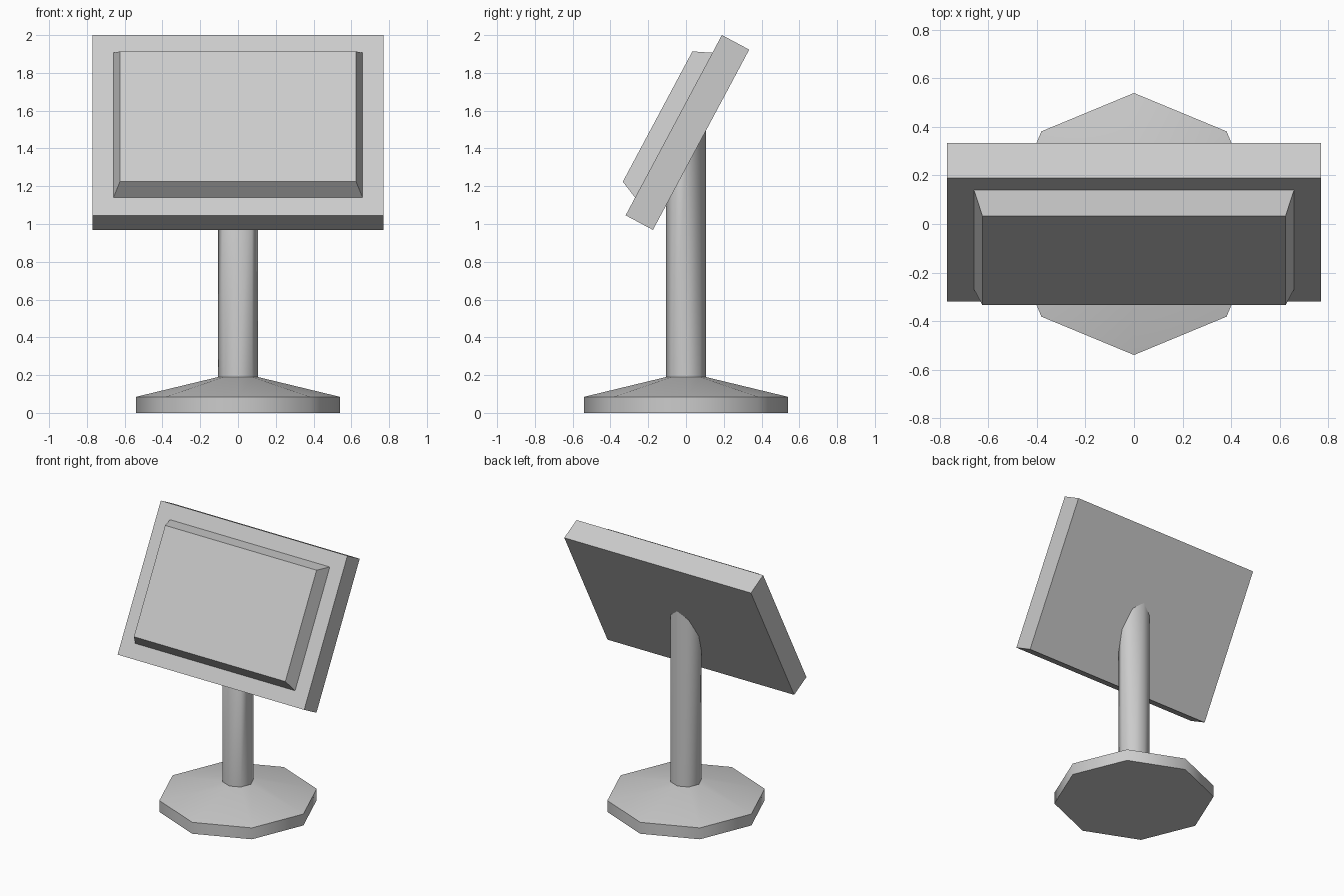
import bpy, bmesh
from math import cos, sin, tan, pi, radians
from mathutils import Matrix

if "Cube" in bpy.data.objects:
    bpy.data.objects.remove(bpy.data.objects["Cube"])

TILT = radians(61.9)
CENTRE = (0.0075, 1.4845)          # slab centre (y, z)
HALF_T = 0.082                     # half slab thickness


def finish(name, bm, matrix=None):
    bmesh.ops.recalc_face_normals(bm, faces=bm.faces)
    mesh = bpy.data.meshes.new(name)
    bm.to_mesh(mesh)
    bm.free()
    ob = bpy.data.objects.new(name, mesh)
    bpy.context.collection.objects.link(ob)
    if matrix:
        ob.matrix_world = matrix
    return ob


def smooth(ob):
    bpy.ops.object.select_all(action='DESELECT')
    ob.select_set(True)
    bpy.context.view_layer.objects.active = ob
    bpy.ops.object.shade_smooth_by_angle(angle=radians(60))


def lathe(name, profile, top=None, sides=8):
    """Closed turned solid; top(y) optionally sets the height of the last ring."""
    bm = bmesh.new()
    rings = []
    for i, (r, z) in enumerate(profile):
        ring = []
        for k in range(sides):
            x, y = r * cos(2 * pi * k / sides), r * sin(2 * pi * k / sides)
            last = top and i == len(profile) - 1
            ring.append(bm.verts.new((x, y, top(y) if last else z)))
        rings.append(ring)
    for a, b in zip(rings, rings[1:]):
        for k in range(sides):
            j = (k + 1) % sides
            bm.faces.new((a[k], a[j], b[j], b[k]))
    bm.faces.new(rings[0])
    bm.faces.new(rings[-1])
    ob = finish(name, bm)
    smooth(ob)
    return ob


def tapered_box(name, back, front, z0, z1, matrix):
    """Box from half-sizes 'back' at z0 to half-sizes 'front' at z1."""
    bm = bmesh.new()
    bmesh.ops.create_cube(bm, size=2)
    for v in bm.verts:
        sx, sy = front if v.co.z > 0 else back
        v.co = (v.co.x * sx, v.co.y * sy, z1 if v.co.z > 0 else z0)
    return finish(name, bm, matrix)


# Height of the slanted cut, just inside the back of the slab
def slab_back(y):
    return CENTRE[1] + (y - CENTRE[0]) * tan(TILT) - (HALF_T - 0.015) / cos(TILT)


# Octagonal foot and column
lathe("base", [(0.54, 0), (0.54, 0.085), (0.105, 0.19)])
lathe("column", [(0.105, 0.18), (0.105, 1.0)], top=slab_back)

# Tilted slab and raised screen
tilted = Matrix.Translation((0, *CENTRE)) @ Matrix.Rotation(TILT, 4, 'X')
tapered_box("panel", (0.77, 0.541), (0.77, 0.541), -HALF_T, HALF_T, tilted)
tapered_box("screen", (0.66, 0.435), (0.625, 0.391), HALF_T - 0.001, 0.179, tilted)
